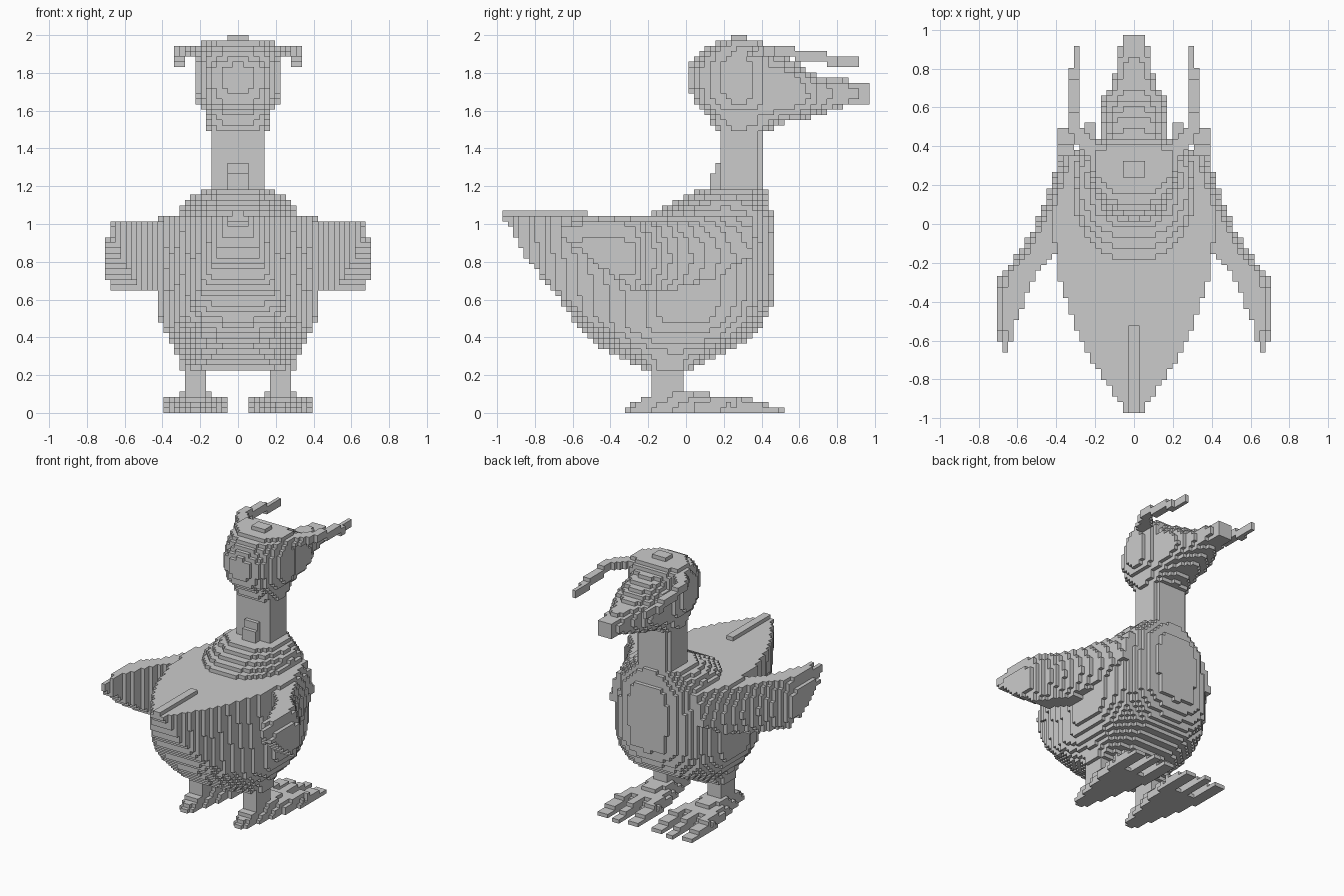
import bpy, bmesh, math
from mathutils import Vector

if "Cube" in bpy.data.objects:
    bpy.data.objects.remove(bpy.data.objects["Cube"])

C = 2 / 71              # block size
SHIFT = Vector((0, .5 * C, 0))  # the grid is half a block off along y


def interp(table, t):
    """Linear lookup in rows of (key, values...)."""
    if t <= table[0][0]:
        return table[0][1:]
    for a, b in zip(table, table[1:]):
        if t <= b[0]:
            f = (t - a[0]) / (b[0] - a[0])
            return [p + (q - p) * f for p, q in zip(a[1:], b[1:])]
    return table[-1][1:]


def blocks(name, inside, lo, hi):
    """Fill a region with cubes whose centres lie within inside(x, y, z); keep the outer faces."""
    r = [range(math.ceil((a - s) / C - .5), math.floor((b - s) / C - .5) + 1)
         for a, b, s in zip(lo, hi, SHIFT)]
    cells = {(i, j, k) for i in r[0] for j in r[1] for k in r[2]
             if inside((i + .5) * C, (j + 1) * C, (k + .5) * C)}
    bm, verts = bmesh.new(), {}
    for cell in cells:
        for ax in range(3):
            for s in (0, 1):
                n = list(cell)
                n[ax] += 2 * s - 1
                if tuple(n) in cells:
                    continue
                loop = []
                for du, dv in ((0, 0), (1, 0), (1, 1), (0, 1)):
                    p = list(cell)
                    p[ax] += s
                    p[(ax + 1) % 3] += du
                    p[(ax + 2) % 3] += dv
                    p = tuple(p)
                    if p not in verts:
                        verts[p] = bm.verts.new(Vector(p) * C + SHIFT)
                    loop.append(verts[p])
                bm.faces.new(loop if s else loop[::-1])
    me = bpy.data.meshes.new(name)
    bm.to_mesh(me)
    bm.free()
    ob = bpy.data.objects.new(name, me)
    bpy.context.collection.objects.link(ob)
    return ob


def pair(name, inside, lo, hi):
    """Left and right copies of a part."""
    blocks("right_" + name, inside, lo, hi)
    blocks("left_" + name, lambda x, y, z: inside(-x, y, z),
           (-hi[0], lo[1], lo[2]), (-lo[0], hi[1], hi[2]))


def loft(table, x, y, z):
    """Rows: z, low-y end, high-y end, half width, widest y, exponents p and q at the
    low-y end, exponent at the high-y end."""
    y0, y1, w, ym, p, q, e = interp(table, z)
    if not y0 < y < y1:
        return False
    ym = min(max(ym, y0 + .02), y1 - .02)
    if y < ym:
        return abs(x) < w * (1 - ((ym - y) / (ym - y0)) ** p) ** (1 / q)
    return abs(x) < w * (1 - ((y - ym) / (y1 - ym)) ** e) ** (1 / e)


# Body: deep hull, trimmed by the pointed plan of the tail, then the shoulder mound
BODY = [(.23, -.23, .03, .31, -.08, 2.5, 2.5, 2.5), (.30, -.36, .16, .31, -.07, 2.5, 2.5, 2.5),
        (.34, -.44, .26, .335, -.05, 2.5, 2.5, 2.5), (.40, -.51, .36, .375, 0, 2.5, 2.5, 2.5),
        (.50, -.60, .42, .415, .03, 2.6, 2.8, 2.5), (.60, -.67, .46, .425, .02, 3, 3.2, 2.5),
        (.80, -.83, .47, .42, 0, 3.5, 4, 2.5), (1.03, -.96, .47, .40, 0, 4, 4, 2.4)]
PLAN = [(-.97, .04), (-.9, .085), (-.8, .15), (-.7, .22), (-.6, .27), (-.5, .31),
        (-.4, .345), (-.3, .38), (-.2, .40), (0, .43)]
MOUND = [(1.05, -.20, .46, .32, .2, 2.2, 2, 2.5), (1.11, -.08, .44, .28, .22, 2.2, 2, 2.5),
         (1.15, .0, .43, .23, .24, 2.4, 2.2, 2.6), (1.19, .08, .42, .16, .26, 3, 3, 3)]


def body(x, y, z):
    if z < 37 * C:
        drop = .05 * max(.95 - z, 0) if y < -.2 else 0
        return loft(BODY, x, y, z) and abs(x) < interp(PLAN, y)[0] - drop
    if z < 38 * C and y < -.53:
        return abs(x) < C
    return loft(MOUND, x, y, z)


blocks("body", body, (-.5, -.975, .22), (.5, .5, 1.187))

# Neck with a small step behind its base
def neck(x, y, z):
    if y < .183:
        return abs(x) < .06 and z < 1.31 and y > (.12 if z < 1.28 else .15)
    return (abs(x) / .14) ** 4 + (abs(y - .285) / .118) ** 4 < 1


blocks("neck", neck, (-.2, .1, 1.14), (.2, .45, 1.53))

# Head
HEAD = [(1.48, .17, .42, .14, .29, 3, 3, 3), (1.52, .14, .46, .165, .29, 3, 3, 2.4),
        (1.58, .11, .49, .175, .29, 2.6, 2.4, 2.2), (1.65, .04, .50, .215, .29, 2.3, 2.1, 2),
        (1.72, .01, .50, .225, .29, 2.2, 2, 2), (1.83, .01, .50, .225, .29, 2.2, 2, 2),
        (1.87, .05, .49, .215, .28, 2.4, 2.2, 2.2), (1.92, .09, .46, .215, .30, 2.4, 2.2, 2.6),
        (1.96, .15, .40, .205, .32, 2.2, 2, 3), (1.985, .23, .33, .06, .28, 9, 9, 9)]
blocks("head", lambda x, y, z: loft(HEAD, x, y, z), (-.25, 0, 1.46), (.25, .55, 2.001))

# Beak: y, half width, bottom, top
BEAK = [(.40, .18, 1.48, 1.92), (.50, .175, 1.53, 1.90), (.58, .17, 1.55, 1.86),
        (.64, .16, 1.56, 1.81), (.70, .125, 1.58, 1.78), (.80, .09, 1.615, 1.77),
        (.90, .075, 1.63, 1.755), (.97, .06, 1.63, 1.75)]


def beak(x, y, z):
    w, b, t = interp(BEAK, y)
    m, h = (b + t) / 2, (t - b) / 2
    return (abs(x) / w) ** 2.5 + (abs(z - m) / h) ** 2.5 < 1


blocks("beak", beak, (-.2, .4, 1.45), (.2, .973, 1.95))

# Brow plumes that curl out from the head and run forward
PLUME = [Vector(p) for p in ((.14, .30, 1.93), (.26, .42, 1.915), (.31, .50, 1.915),
                             (.31, .65, 1.89), (.31, .77, 1.87), (.296, .80, 1.865), (.296, .91, 1.85))]


def plume(x, y, z):
    p = Vector((x, y, z))
    for a, b in zip(PLUME, PLUME[1:]):
        d = b - a
        f = min(max((p - a).dot(d) / d.dot(d), 0), 1)
        o = p - a - d * f
        r = .031 if y < .78 else .022
        if abs(o.x) < r and abs(o.z) < .029 and abs(o.y) < .036:
            return True
    return False


pair("plume", plume, (.1, .25, 1.8), (.34, .918, 1.96))

# Swept wings: y, inner x, outer x, bottom z
WING = [(-.66, .645, .69, .93), (-.57, .63, .70, .87), (-.50, .61, .705, .81),
        (-.40, .565, .705, .73), (-.28, .52, .70, .66), (-.20, .46, .635, .65),
        (-.12, .37, .57, .65), (0, .30, .505, .67), (.10, .28, .465, .70),
        (.22, .25, .42, .75), (.33, .22, .385, .82)]


def wing(x, y, z):
    a, b, low = interp(WING, y)
    bulge = .04 * ((z - .82) / .18) ** 2
    return low < z < (37 if x < .42 and y > -.1 else 36) * C and a < x < b - bulge


pair("wing", wing, (.2, -.665, .62), (.706, .34, 1.05))

# Legs
pair("leg", lambda x, y, z: True, (6 * C, -6.5 * C, 2 * C), (10 * C, -.5 * C, 11 * C))

# Feet: webbed fan with three toes and a heel
FOOT = [(-.33, .03), (-.24, .06), (-.1, .09), (.1, .145), (.25, .165)]


def foot(x, y, z):
    u = abs(x - 8 * C)
    if z > 3 * C:
        return -.07 < y < .13 and u < .085 - .3 * max(y, 0)
    if y < .27 - z and u < interp(FOOT, y)[0] - .5 * max(z - .03, 0):
        return y > -.33 + (z > .03) * .03 + (z > .06) * .05
    reach = .53 if u < .06 else .49
    spread = .13 * min(max((y + .1) / .4, 0), 1)
    toe = min(u, abs(u - spread))
    return y > -.1 and y < reach - 3.2 * max(z - C * .5, 0) and toe < .035


pair("foot", foot, (.05, -.326, 0), (.4, .523, 4.1 * C))
